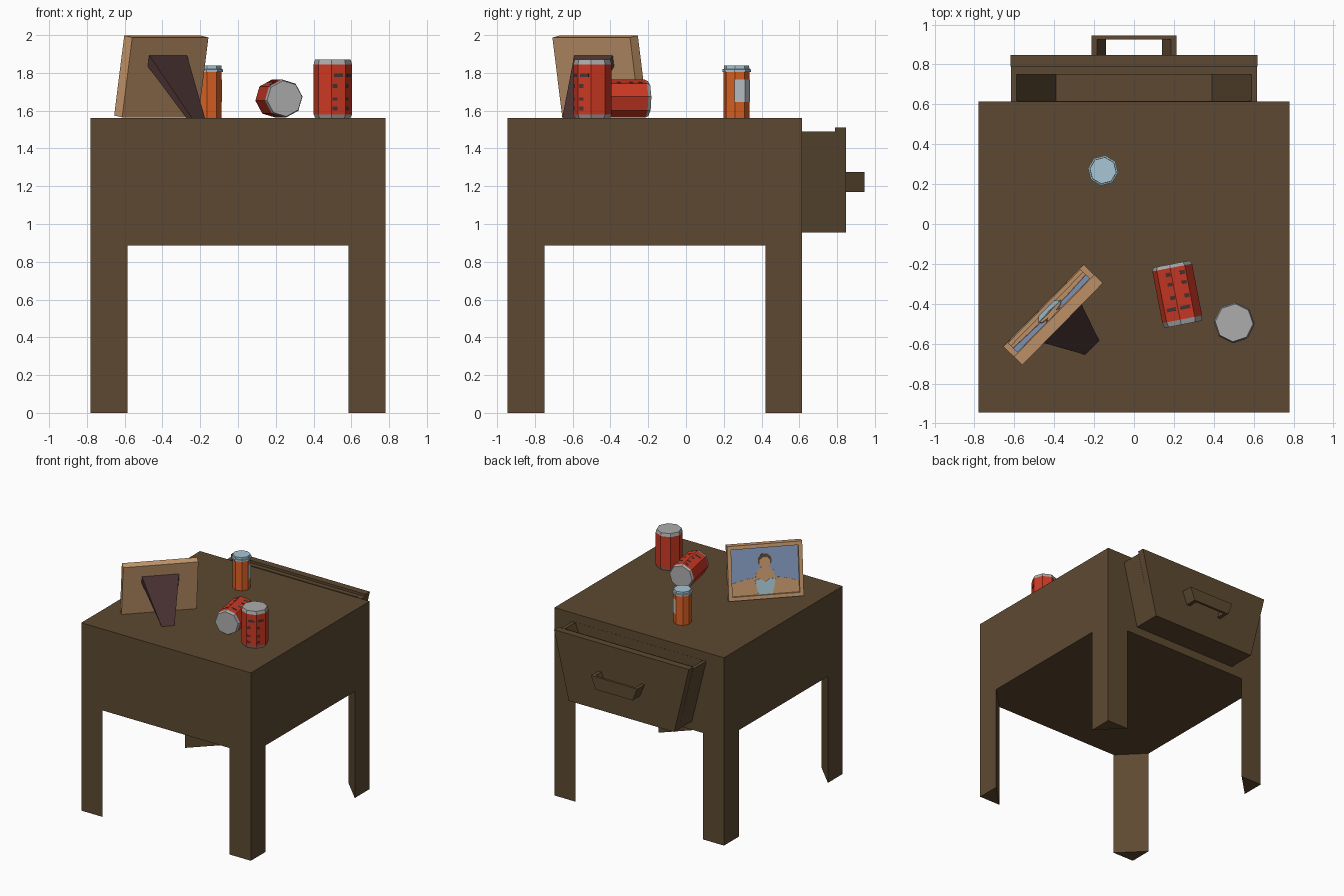
import bpy, bmesh, math
from mathutils import Matrix, Vector

if "Cube" in bpy.data.objects:
    bpy.data.objects.remove(bpy.data.objects["Cube"])


def material(name, r, g, b):
    lin = [((c / 255 + 0.055) / 1.055) ** 2.4 for c in (r, g, b)]
    m = bpy.data.materials.new(name)
    m.diffuse_color = (*lin, 1)
    m.use_nodes = True
    m.node_tree.nodes["Principled BSDF"].inputs["Base Color"].default_value = m.diffuse_color
    return m


WOOD = material("brown wood", 93, 73, 49)
TAN = material("tan wood", 204, 156, 112)
DARK = material("dark plum", 76, 52, 52)
RED = material("can red", 205, 57, 36)
GREY = material("lid grey", 172, 172, 172)
ORANGE = material("bottle orange", 218, 98, 38)
PALE = material("pale blue", 168, 198, 212)
SKY = material("sky blue", 136, 158, 196)
LABEL = material("label grey", 190, 200, 206)


def loft(name, rings, mats, matrix=Matrix(), cap_end=True):
    """Skin between equal rings. mats: one, or [start cap, each band..., end cap]."""
    if not isinstance(mats, list):
        mats = [mats] * (len(rings) + 1)
    slots = list(dict.fromkeys(mats))
    bm = bmesh.new()
    vs = [[bm.verts.new(matrix @ Vector(p)) for p in ring] for ring in rings]
    n = len(vs[0])
    bm.faces.new(vs[0]).material_index = slots.index(mats[0])
    for k, (a, b) in enumerate(zip(vs, vs[1:])):
        for i in range(n):
            j = (i + 1) % n
            f = bm.faces.new((a[i], a[j], b[j], b[i]))
            f.material_index = slots.index(mats[k + 1])
    if cap_end:
        bm.faces.new(vs[-1]).material_index = slots.index(mats[-1])
    bmesh.ops.recalc_face_normals(bm, faces=bm.faces)
    me = bpy.data.meshes.new(name)
    bm.to_mesh(me)
    bm.free()
    for m in slots:
        me.materials.append(m)
    ob = bpy.data.objects.new(name, me)
    bpy.context.collection.objects.link(ob)
    return ob


def rect(x0, x1, y0, y1, z):
    return [(x0, y0, z), (x1, y0, z), (x1, y1, z), (x0, y1, z)]


def circle(r, z, rot=0, n=8):
    return [(r * math.cos(rot + math.tau * i / n),
             r * math.sin(rot + math.tau * i / n), z) for i in range(n)]


# ---- table: solid body on four three-sided corner legs
X, Y0, Y1, APRON, TOP = 0.78, -0.945, 0.615, 0.885, 1.562
LEG = 0.195
loft("table_body", [rect(-X, X, Y0, Y1, APRON), rect(-X, X, Y0, Y1, TOP)], WOOD)
for sx, side in ((-1, "left"), (1, "right")):
    for y, sy, end in ((Y0, 1, "front"), (Y1, -1, "back")):
        plan = [(sx * X, y), (sx * (X - LEG), y), (sx * X, y + sy * LEG)]
        loft(f"{end}_{side}_leg", [[(*p, z) for p in plan] for z in (0, APRON)],
             WOOD, cap_end=False)

# ---- open drawer, narrower towards its bottom
loft("drawer_box", [rect(-0.485, 0.485, 0.60, 0.79, 0.955),
                    rect(-0.617, 0.617, 0.60, 0.79, 1.49),
                    rect(-0.588, 0.588, 0.616, 0.75, 1.49),
                    rect(-0.39, 0.39, 0.616, 0.75, 1.0)], WOOD)
loft("drawer_front", [rect(-0.485, 0.485, 0.79, 0.848, 0.955),
                      rect(-0.62, 0.62, 0.79, 0.848, 1.51)], WOOD)


def handle_ring(a, b, z):
    return [(-a, 0.845, z), (-a, 0.945, z), (a, 0.945, z), (a, 0.845, z),
            (b, 0.845, z), (b, 0.925, z), (-b, 0.925, z), (-b, 0.845, z)]


loft("drawer_handle", [handle_ring(0.17, 0.14, 1.17),
                       handle_ring(0.213, 0.185, 1.275)], WOOD)


# ---- two cans with small printed marks
def can(name, matrix):
    loft(name, [circle(0.093, 0), circle(0.102, 0.018),
                circle(0.102, 0.282), circle(0.095, 0.308)],
         [GREY, GREY, RED, GREY, GREY], matrix)
    for f, angle in enumerate((-67.5, -22.5)):
        facet = matrix @ Matrix.Rotation(math.radians(angle), 4, "Z")
        for k, (t, z, w, h) in enumerate(((0, 0.225, 0.05, 0.018),
                                          (-0.02, 0.168, 0.026, 0.02),
                                          (-0.02, 0.1, 0.026, 0.018),
                                          (-0.02, 0.05, 0.026, 0.02))):
            loft(f"{name}_mark_{f}_{k}",
                 [rect(0.0935, 0.0955, t - w / 2, t + w / 2, z + s * h / 2)
                  for s in (-1, 1)], DARK, facet)


can("standing_can", Matrix.Translation((0.502, -0.495, TOP))
    @ Matrix.Rotation(math.radians(-4), 4, "Z"))

axis = Vector((0.19, -0.98, 0)).normalized()
up = Vector((0, 0, 1))
lying = Matrix((up, axis.cross(up), axis)).transposed().to_4x4()
can("fallen_can", Matrix.Translation(Vector((0.217, -0.35, 1.664)) - axis * 0.152)
    @ lying @ Matrix.Rotation(math.radians(51), 4, "Z"))

# ---- small bottle with cap and label
R = math.radians(-8)
spot = Matrix.Translation((-0.155, 0.268, TOP))
loft("bottle", [circle(0.069, 0, R), circle(0.069, 0.243, R)], ORANGE, spot)
loft("bottle_cap", [circle(0.076, 0.243, R), circle(0.076, 0.257, R),
                    circle(0.068, 0.259, R), circle(0.067, 0.276, R)], PALE, spot)
loft("bottle_label", [circle(0.0715, z, R)[:3] + circle(0.0695, z, R)[2::-1]
                      for z in (0.083, 0.203)], LABEL, spot)

# ---- leaning picture frame; its local +y side carries the picture
place = Matrix.Translation((-0.406, -0.455, 1.781)) \
    @ Matrix.Rotation(math.radians(45.5), 4, "Z")
lean = place @ Matrix.Rotation(math.radians(10), 4, "X")


def panel(w, h, y):
    return [(-w, y, -h), (w, y, -h), (w, y, h), (-w, y, h)]


loft("picture_frame", [panel(0.288, 0.215, -0.03), panel(0.288, 0.215, 0.03),
                       panel(0.258, 0.185, 0.03), panel(0.258, 0.185, 0.008)],
     [TAN, TAN, TAN, TAN, SKY], lean)


def plate(name, outline, y, mat):
    loft(name, [[(x, yy, z) for x, z in outline] for yy in (0.007, y)], mat, lean)


def disc(r, z):
    return [(x, y + z) for x, y, _ in circle(r, 0, math.pi / 8)]


plate("picture_ground", [(-0.258, -0.185), (0.258, -0.185), (0.258, -0.085),
                         (0.13, -0.055), (0, -0.045), (-0.13, -0.06),
                         (-0.258, -0.095)], 0.010, TAN)
plate("picture_hair", disc(0.055, 0.082), 0.011, WOOD)
plate("picture_shoulders", [(-0.075, -0.06), (0.075, -0.06), (0.065, 0.0),
                            (0.025, 0.035), (-0.025, 0.035), (-0.065, 0.0)], 0.012, TAN)
plate("picture_face", disc(0.043, 0.068), 0.013, TAN)
plate("picture_shirt", [(-0.055, -0.185), (0.055, -0.185), (0.08, -0.07),
                        (0.04, -0.06), (0, -0.085), (-0.04, -0.06),
                        (-0.08, -0.07)], 0.014, PALE)

# ---- tapered stand behind the frame
BASE = TOP - 1.781
loft("frame_stand", [[(-0.145, -0.045, 0.12), (0.145, -0.045, 0.12),
                      (0.145, -0.035, 0.06), (-0.145, -0.035, 0.06)],
                     [(-0.03, -0.255, BASE), (0.07, -0.255, BASE),
                      (0.07, -0.215, BASE), (-0.03, -0.215, BASE)]], DARK, place)
